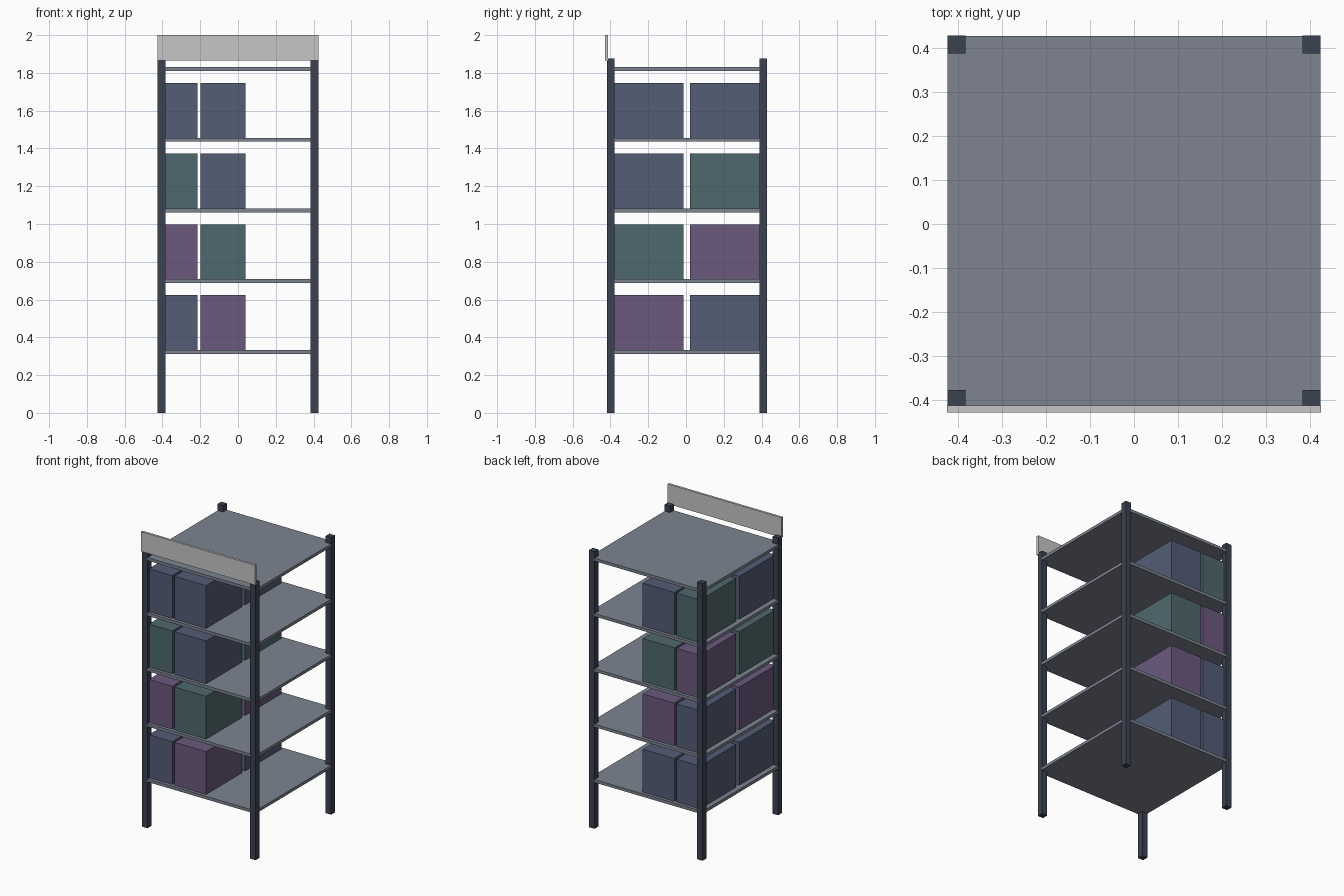
import bpy

if "Cube" in bpy.data.objects:
    bpy.data.objects.remove(bpy.data.objects["Cube"])


def srgb(c):
    c /= 255
    return c / 12.92 if c <= 0.04045 else ((c + 0.055) / 1.055) ** 2.4


def material(name, rgb):
    m = bpy.data.materials.new(name)
    m.diffuse_color = (*[srgb(c) for c in rgb], 1)
    m.use_nodes = True
    m.node_tree.nodes["Principled BSDF"].inputs["Base Color"].default_value = m.diffuse_color
    return m


POST = material("dark slate", (60, 66, 82))
SHELF = material("grey", (125, 132, 145))
SIGN = material("light grey", (198, 198, 198))
BLUE = material("slate blue", (83, 93, 117))
GREEN = material("teal", (79, 105, 110))
PURPLE = material("plum", (107, 90, 125))


def box(name, x, y, z, mat):
    """Axis-aligned box from (min, max) ranges."""
    bpy.ops.mesh.primitive_cube_add(size=1, location=[sum(r) / 2 for r in (x, y, z)])
    ob = bpy.context.object
    ob.name = name
    ob.scale = [r[1] - r[0] for r in (x, y, z)]
    bpy.ops.object.transform_apply(location=False, rotation=False, scale=True)
    ob.data.materials.append(mat)
    return ob


X0, X1 = -0.425, 0.425
Y0, Y1 = -0.419, 0.429
W = 0.041  # post width

# Corner posts
for side, xr in (("left", (X0, X0 + W)), ("right", (X1 - W, X1))):
    for end, yr in (("front", (Y0, Y0 + W)), ("back", (Y1 - W, Y1))):
        box(f"{end}_{side}_post", xr, yr, (0, 1.875), POST)

# Shelves, a hair inside the posts
tops = [0.333 + 0.3745 * i for i in range(5)]
E = 0.001
for i, t in enumerate(tops):
    box(f"shelf_{i + 1}", (X0 + E, X1 - E), (Y0 + E, Y1 - E), (t - 0.02, t), SHELF)

# Storage boxes: a narrow and a wide column, front and back on each shelf
columns = {"narrow": (-0.39, -0.214), "wide": (-0.198, 0.039)}
rows = {"front": (-0.397, -0.013), "back": (0.021, 0.407)}
colours = {
    ("narrow", "front"): (BLUE, PURPLE, GREEN, BLUE),
    ("wide", "front"): (PURPLE, GREEN, BLUE, BLUE),
    ("narrow", "back"): (BLUE, BLUE, PURPLE, GREEN),
    ("wide", "back"): (BLUE, PURPLE, GREEN, BLUE),
}
for (col, row), mats in colours.items():
    for i, mat in enumerate(mats):
        box(f"{row}_{col}_box_{i + 1}", columns[col], rows[row],
            (tops[i], tops[i] + 0.29), mat)

# Header board across the front posts
box("header_board", (-0.426, 0.426), (-0.429, -0.413), (1.866, 2.0), SIGN)
